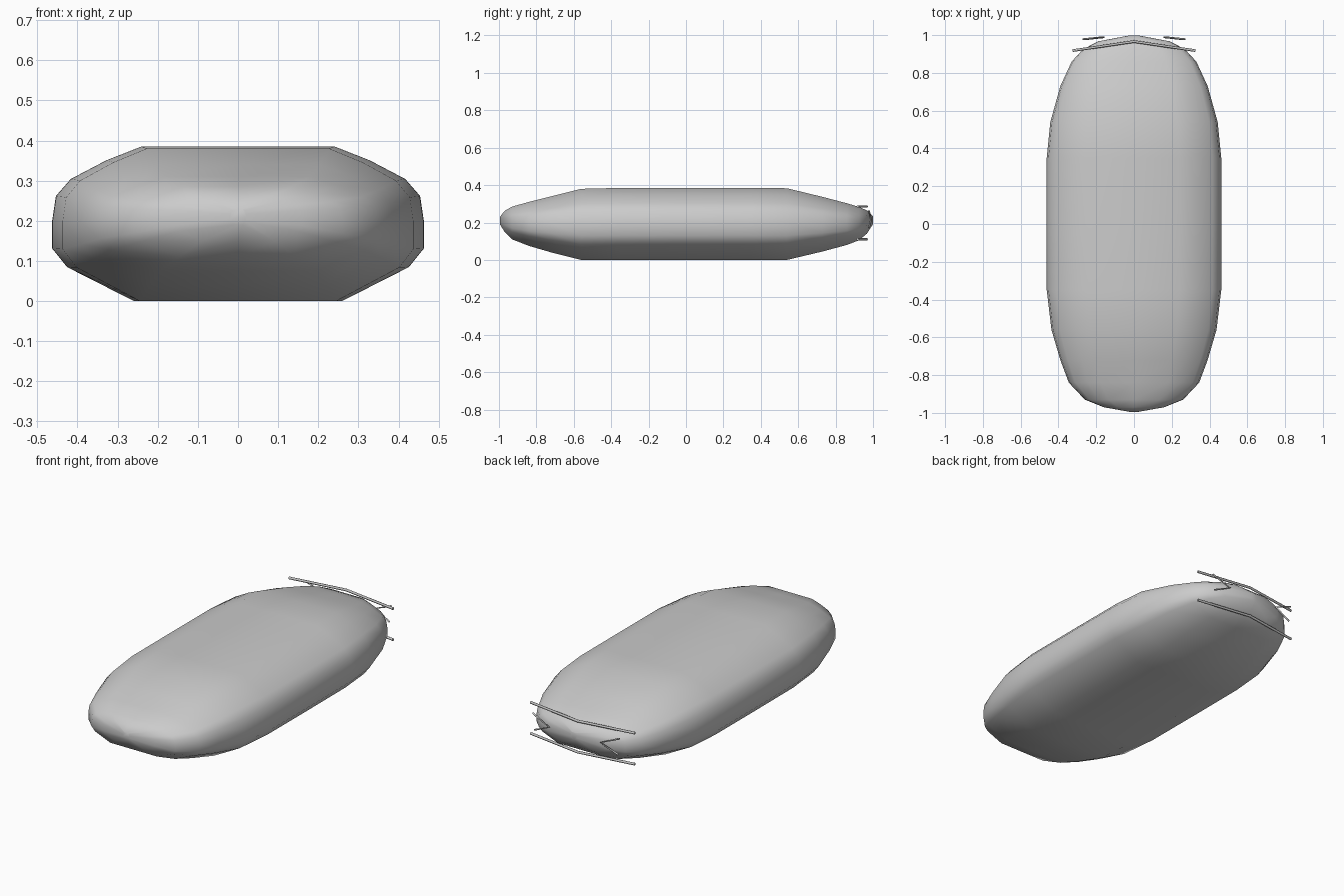
import bpy, bmesh

if "Cube" in bpy.data.objects:
    bpy.data.objects.remove(bpy.data.objects["Cube"])

# Half cross-section: across (0..1), height (0..1), top centre to bottom centre
HALF = [(0, 1), (0.52, 1), (0.71, 0.91), (0.90, 0.79), (0.98, 0.68),
        (1, 0.52), (1, 0.34), (0.92, 0.22), (0.56, 0), (0, 0)]
SECTION = HALF + [(-u, v) for u, v in HALF[-2:0:-1]]

# Stations along the length: y, half width, bottom z, top z
STATIONS = [
    (-0.995, 0.02, 0.19, 0.23), (-0.97, 0.16, 0.15, 0.262),
    (-0.93, 0.26, 0.11, 0.285), (-0.84, 0.345, 0.075, 0.31),
    (-0.72, 0.39, 0.04, 0.34), (-0.56, 0.437, 0.0, 0.38),
    (-0.35, 0.462, 0.0, 0.385), (0.0, 0.463, 0.0, 0.385),
    (0.35, 0.462, 0.0, 0.385), (0.54, 0.443, 0.0, 0.383),
    (0.73, 0.39, 0.045, 0.337), (0.86, 0.33, 0.08, 0.303),
    (0.925, 0.27, 0.105, 0.283), (0.967, 0.19, 0.14, 0.265),
    (0.999, 0.02, 0.19, 0.235)]


def smooth(obj, angle=1.2):
    bpy.ops.object.select_all(action='DESELECT')
    obj.select_set(True)
    bpy.context.view_layer.objects.active = obj
    bpy.ops.object.shade_smooth_by_angle(angle=angle)


def loft(name):
    bm = bmesh.new()
    rings = [[bm.verts.new((u * w, y, zb + v * (zt - zb))) for u, v in SECTION]
             for y, w, zb, zt in STATIONS]
    n = len(SECTION)
    for a, b in zip(rings, rings[1:]):
        for i in range(n):
            j = (i + 1) % n
            bm.faces.new((a[i], a[j], b[j], b[i]))
    bm.faces.new(rings[0])
    bm.faces.new(rings[-1][::-1])
    bmesh.ops.recalc_face_normals(bm, faces=bm.faces)
    mesh = bpy.data.meshes.new(name)
    bm.to_mesh(mesh)
    bm.free()
    obj = bpy.data.objects.new(name, mesh)
    bpy.context.collection.objects.link(obj)
    smooth(obj)
    return obj


def rod(name, points, radius):
    curve = bpy.data.curves.new(name, 'CURVE')
    curve.dimensions = '3D'
    curve.bevel_depth = radius
    curve.bevel_resolution = 1
    curve.use_fill_caps = True
    spline = curve.splines.new('POLY')
    spline.points.add(len(points) - 1)
    for p, co in zip(spline.points, points):
        p.co = (*co, 1)
    obj = bpy.data.objects.new(name, curve)
    bpy.context.collection.objects.link(obj)
    return obj


# Rounded hull
loft("body")

# Bent trim bars wrapped across the tail
for name, z in (("upper_rear_bar", 0.285), ("lower_rear_bar", 0.11)):
    rod(name, [(-0.325, 0.918, z), (0, 0.966, z), (0.325, 0.918, z)], 0.007)

# Hook-shaped light strips, opening outward
for side, s in (("left", -1), ("right", 1)):
    rod(side + "_rear_light",
        [(s * 0.27, 0.978, 0.262), (s * 0.16, 0.989, 0.215), (s * 0.26, 0.978, 0.17)], 0.005)
